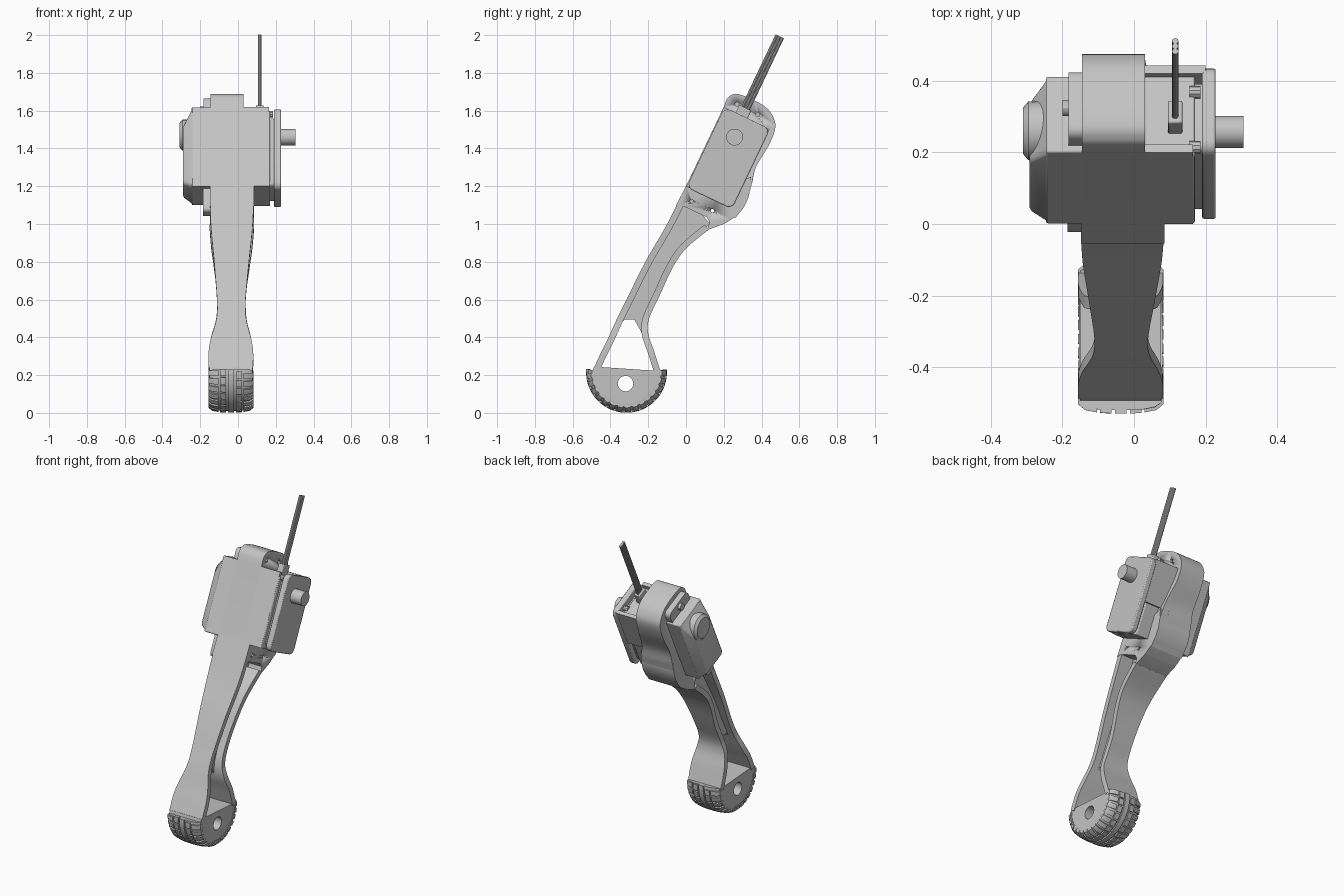
import bpy, bmesh, math

cube = bpy.data.objects.get("Cube")
if cube:
    bpy.data.objects.remove(cube)

grey = bpy.data.materials.new("plain_grey")
grey.use_nodes = True
colour = (0.55, 0.55, 0.55, 1)
grey.diffuse_color = colour
grey.node_tree.nodes["Principled BSDF"].inputs["Base Color"].default_value = colour

TILT = math.atan2(0.43, 0.903)
MID = -0.037              # centre of the leg across x
WHEEL = (-0.315, 0.215)   # tyre centre in y, z


def tilted(u, v):
    """Upper body frame: u up the body, v towards the back."""
    s, c = math.sin(TILT), math.cos(TILT)
    return (u * s + v * c, 1.2 + u * c - v * s)


def finish(name, bm, bevel=0):
    bmesh.ops.recalc_face_normals(bm, faces=bm.faces)
    mesh = bpy.data.meshes.new(name)
    bm.to_mesh(mesh)
    bm.free()
    mesh.materials.append(grey)
    ob = bpy.data.objects.new(name, mesh)
    bpy.context.collection.objects.link(ob)
    bpy.ops.object.select_all(action="DESELECT")
    bpy.context.view_layer.objects.active = ob
    ob.select_set(True)
    if bevel:
        mod = ob.modifiers.new("bevel", "BEVEL")
        mod.width, mod.segments = bevel, 2
    bpy.ops.object.shade_smooth_by_angle(angle=math.radians(30))
    return ob


def loft(name, rings, bevel=0):
    """Join rings of 3D points into a capped solid."""
    bm = bmesh.new()
    loops = [[bm.verts.new(p) for p in ring] for ring in rings]
    n = len(loops[0])
    for a, b in zip(loops, loops[1:]):
        for i in range(n):
            j = (i + 1) % n
            bm.faces.new((a[i], a[j], b[j], b[i]))
    bm.faces.new(loops[0][::-1])
    bm.faces.new(loops[-1])
    return finish(name, bm, bevel)


def prism(name, outline, x0, x1, bevel=0):
    return loft(name, [[(x, y, z) for y, z in outline] for x in (x0, x1)], bevel)


def rect(u0, u1, v0, v1, r=0):
    """Tilted rectangle with rounded corners."""
    if not r:
        return [tilted(u, v) for u, v in ((u0, v0), (u1, v0), (u1, v1), (u0, v1))]
    pts = []
    corners = ((u1 - r, v1 - r), (u0 + r, v1 - r), (u0 + r, v0 + r), (u1 - r, v0 + r))
    for k, (u, v) in enumerate(corners):
        for i in range(5):
            a = math.pi / 2 * (k + i / 4)
            pts.append(tilted(u + r * math.cos(a), v + r * math.sin(a)))
    return pts


def circle(y, z, r, n=24):
    return [(y + r * math.cos(math.tau * i / n), z + r * math.sin(math.tau * i / n)) for i in range(n)]


def smooth(points, n=6):
    """Catmull-Rom curve through points of any dimension."""
    p = [points[0]] + points + [points[-1]]
    out = []
    for a, b, c, d in zip(p, p[1:], p[2:], p[3:]):
        for i in range(n):
            t = i / n
            out.append(tuple(0.5 * (2 * q + (r - o) * t + (2 * o - 5 * q + 4 * r - s) * t * t
                                    + (3 * q - o - 3 * r + s) * t ** 3)
                             for o, q, r, s in zip(a, b, c, d)))
    return out + [points[-1]]


def flange(name, path, depth):
    """Plate following a (y, z, left x, right x) path; depth sign picks the inner side."""
    pts = smooth(path)
    rings = []
    for i, (y, z, xl, xr) in enumerate(pts):
        a, b = pts[max(i - 1, 0)], pts[min(i + 1, len(pts) - 1)]
        dy, dz = b[0] - a[0], b[1] - a[1]
        k = depth / math.hypot(dy, dz)
        iy, iz = y - dz * k, z + dy * k
        rings.append([(xl, y, z), (xr, y, z), (xr, iy, iz), (xl, iy, iz)])
    return loft(name, rings)


def sweep(name, profile, a0, a1, steps):
    """Turn an (x, radius) profile around the wheel centre, degrees."""
    rings = []
    for i in range(steps + 1):
        a = math.radians(a0 + (a1 - a0) * i / steps)
        rings.append([(MID + x, WHEEL[0] + r * math.cos(a), WHEEL[1] + r * math.sin(a)) for x, r in profile])
    return loft(name, rings)


def drill(ob, holes):
    for y, z, r in holes:
        cutter = prism("drill_helper", circle(y, z, r), -1, 1)
        cutter.hide_render = True
        mod = ob.modifiers.new("hole", "BOOLEAN")
        mod.operation, mod.object = "DIFFERENCE", cutter
        bpy.context.view_layer.objects.active = ob
        bpy.ops.object.modifier_apply(modifier=mod.name)
        bpy.data.objects.remove(cutter)


# Leg: front and back flanges with a thin web between
flange("front_flange", [
    (0.0, 1.2, -0.148, 0.085), (-0.1, 1.0, -0.144, 0.078), (-0.215, 0.8, -0.126, 0.058),
    (-0.315, 0.6, -0.111, 0.04), (-0.365, 0.5, -0.114, 0.043), (-0.41, 0.4, -0.142, 0.068),
    (-0.445, 0.33, -0.155, 0.08), (-0.487, 0.24, -0.155, 0.08)], 0.034)
flange("back_flange", [
    (0.12, 0.97, -0.15, 0.085), (0.0, 0.87, -0.142, 0.076), (-0.07, 0.77, -0.128, 0.062),
    (-0.14, 0.62, -0.111, 0.042), (-0.195, 0.5, -0.114, 0.044), (-0.2, 0.42, -0.138, 0.064),
    (-0.17, 0.33, -0.155, 0.08), (-0.135, 0.22, -0.155, 0.08)], -0.034)
prism("leg_web", [(0.01, 1.13), (-0.09, 0.98), (-0.3, 0.58), (-0.345, 0.47), (-0.325, 0.495), (-0.275, 0.495),
                  (-0.22, 0.4), (-0.21, 0.52), (-0.09, 0.78), (-0.01, 0.89), (0.13, 1.0)],
      MID - 0.03, MID + 0.03)

# Hip block that closes the top of the leg
hip = prism("hip_block", [(0.0, 1.2), (-0.055, 1.095), (-0.025, 1.1), (0.11, 1.035), (0.125, 1.01), (0.11, 0.967)]
            + smooth([(0.2, 1.0), (0.28, 1.055), (0.33, 1.14), (0.345, 1.25)]) + [tilted(0.1, 0.2)], -0.148, 0.085)
drill(hip, [(0.03, 1.12, 0.009), (0.14, 1.07, 0.009)])

# Central shell with the rounded cap
shell = prism("central_shell", [tilted(0, 0), tilted(0.465, 0)] + smooth(
    [(0.215, 1.66), (0.235, 1.68), (0.275, 1.688), (0.35, 1.66), (0.42, 1.62), (0.46, 1.57),
     (0.473, 1.51), (0.44, 1.42), (0.37, 1.3), (0.345, 1.2), (0.3, 1.1)]), -0.145, 0.03)
drill(shell, [(0.27, 1.635, 0.01), (0.38, 1.58, 0.01)])
flange("shell_back", [
    (0.473, 1.51, -0.145, 0.03), (0.44, 1.42, -0.145, 0.035), (0.37, 1.3, -0.145, 0.06),
    (0.345, 1.2, -0.148, 0.083), (0.31, 1.1, -0.148, 0.085), (0.26, 1.03, -0.148, 0.085)], -0.05)

# Right-hand housing with its rear wall, cover and shaft
prism("inner_housing", rect(0, 0.44, 0, 0.25), 0.03, 0.17, 0.006)
prism("housing_front", rect(0, 0.465, 0, 0.025), 0.03, 0.165)
prism("housing_rear_wall", rect(0.2, 0.462, 0.245, 0.27), 0.03, 0.2)
prism("cover_core", rect(0.02, 0.42, 0.03, 0.24, 0.02), 0.165, 0.195)
prism("outer_cover", rect(-0.005, 0.465, 0.005, 0.272, 0.035), 0.19, 0.228, 0.006)
prism("output_shaft", circle(0.257, 1.46, 0.045, 14), 0.2, 0.305)
for v in (0.03, 0.2):
    prism("cover_screw", circle(*tilted(0.435, v), 0.018, 10), 0.155, 0.186)

# Left-hand motor: block, tapered lid and round boss
prism("left_motor", rect(0, 0.465, 0, 0.235), -0.245, -0.14, 0.005)
lid = [[(x, y, z) for y, z in rect(m, 0.465 - n, m * 0.8, 0.235 - m, 0.02)]
       for x, m, n in ((-0.24, 0.0, 0.0), (-0.285, 0.025, 0.09), (-0.292, 0.035, 0.1))]
loft("left_motor_lid", lid)
loft("left_motor_boss", [[(x, y, z) for y, z in circle(0.26, 1.47, r)]
                         for x, r in ((-0.24, 0.085), (-0.295, 0.082), (-0.309, 0.065))])

# Clips beside the shell
upper_clip = prism("upper_clip", rect(0.44, 0.535, 0.02, 0.225, 0.03), -0.183, -0.14)
prism("upper_clip_pin", circle(*tilted(0.5, 0.12), 0.022, 12), -0.2, -0.15)
prism("lower_clip", rect(-0.13, 0.03, 0.03, 0.11, 0.02), -0.185, -0.14)

# Cable: base and three parallel wires
prism("cable_base", rect(0.43, 0.51, 0.07, 0.14), 0.095, 0.135, 0.005)
for k in (-1, 0, 1):
    v = 0.107 + 0.016 * k
    rings = []
    for u in (0.47, 0.93):
        cy, cz = tilted(u, v)
        rings.append([(0.115 + 0.009 * math.cos(math.tau * i / 10),
                       cy + 0.009 * math.sin(math.tau * i / 10) * math.cos(TILT),
                       cz - 0.009 * math.sin(math.tau * i / 10) * math.sin(TILT)) for i in range(10)])
    loft("cable_wire", rings)

# Foot hub: half disc with an axle hole
arc = [(WHEEL[0] + 0.182 * math.cos(math.radians(a)), WHEEL[1] + 0.182 * math.sin(math.radians(a)))
       for a in range(180, 361, 9)]
hub = prism("foot_hub", [(-0.487, 0.245)] + arc + [(-0.135, 0.225), (-0.19, 0.225)], -0.15, 0.076)
drill(hub, [(-0.32, 0.155, 0.041)])

# Tyre with a centre rib and staggered side blocks
half = [(0.116, 0.165), (0.114, 0.183), (0.095, 0.196), (0.055, 0.204)]
sweep("tyre", half + [(-x, r) for x, r in reversed(half)], 176, 364, 40)
sweep("centre_rib", [(0.016, 0.19), (0.016, 0.214), (-0.016, 0.214), (-0.016, 0.19)], 176, 364, 40)
for side in (-1, 1):
    for i in range(15):
        a = 177 + 12.4 * i + 2 * side
        inner = [(0.026, 0.19), (0.026, 0.214), (0.058, 0.212), (0.058, 0.19)]
        outer = [(0.066, 0.18), (0.066, 0.211), (0.1, 0.204), (0.119, 0.188), (0.119, 0.172)]
        sweep("tread_block", [(side * x, r) for x, r in inner], a, a + 10, 2)
        sweep("shoulder_block", [(side * x, r) for x, r in outer], a + 2, a + 10.5, 2)
